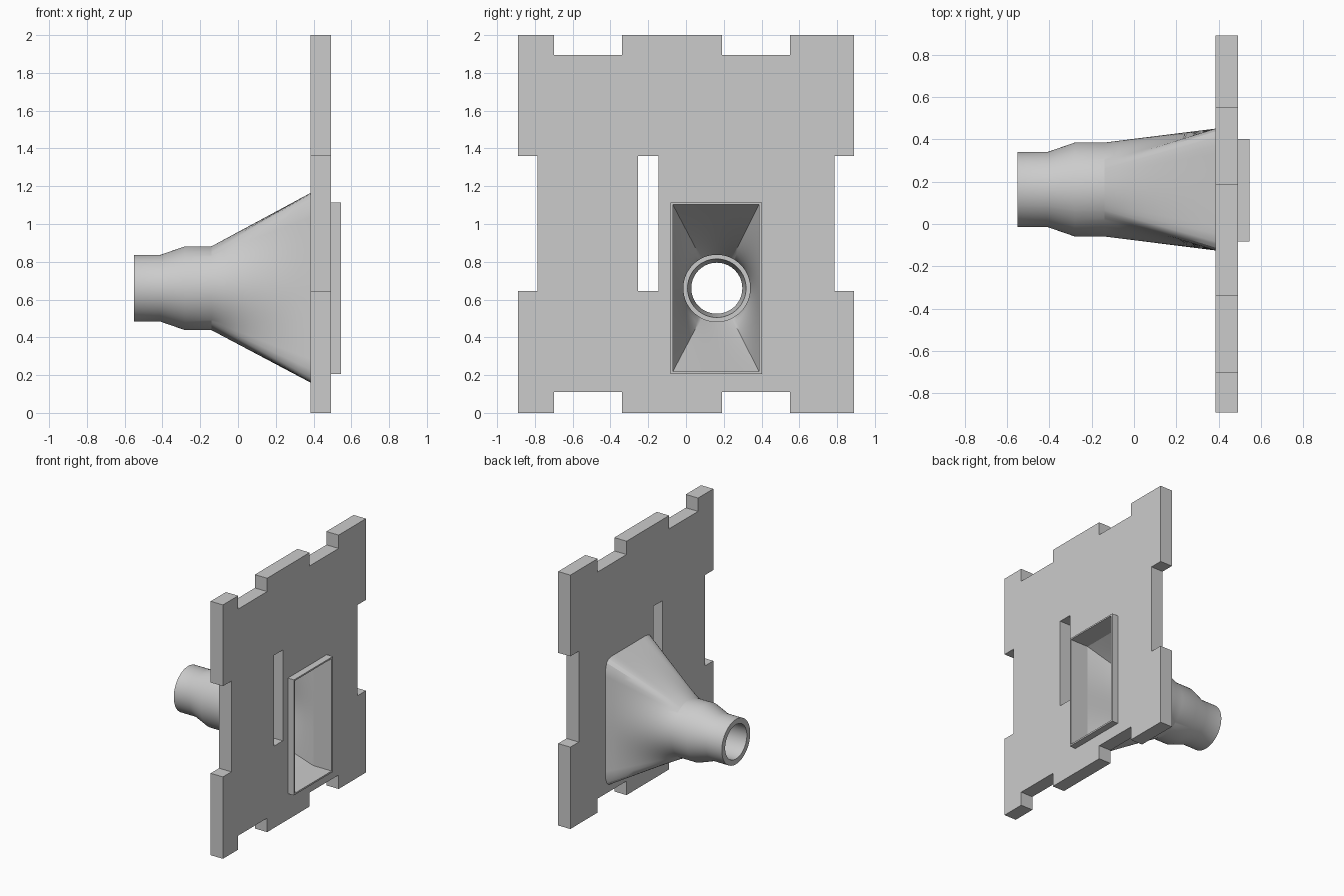
import bpy, bmesh, math

if "Cube" in bpy.data.objects:
    bpy.data.objects.remove(bpy.data.objects["Cube"], do_unlink=True)

GREY = (0.6, 0.6, 0.6, 1.0)
mat = bpy.data.materials.new("plain grey")
mat.use_nodes = True
mat.diffuse_color = GREY
mat.node_tree.nodes["Principled BSDF"].inputs["Base Color"].default_value = GREY


def finish(name, bm):
    bmesh.ops.recalc_face_normals(bm, faces=bm.faces)
    mesh = bpy.data.meshes.new(name)
    bm.to_mesh(mesh)
    bm.free()
    mesh.materials.append(mat)
    obj = bpy.data.objects.new(name, mesh)
    bpy.context.collection.objects.link(obj)
    return obj


def rect(y0, y1, z0, z1):
    return [(y0, z0), (y1, z0), (y1, z1), (y0, z1)]


def panel(name, loops, x0, x1):
    """Flat sheet from an outline plus holes, given thickness along x."""
    bm = bmesh.new()
    edges = []
    for loop in loops:
        vs = [bm.verts.new((x0, y, z)) for y, z in loop]
        edges += [bm.edges.new((a, b)) for a, b in zip(vs, vs[1:] + vs[:1])]
    bmesh.ops.triangle_fill(bm, edges=edges, use_beauty=True, normal=(1, 0, 0))
    ext = bmesh.ops.extrude_face_region(bm, geom=bm.faces[:], use_keep_orig=True)
    moved = [g for g in ext["geom"] if isinstance(g, bmesh.types.BMVert)]
    bmesh.ops.translate(bm, verts=moved, vec=(x1 - x0, 0, 0))
    return finish(name, bm)


# Notched wall panel with a slot and the funnel opening
W, H, SIDE, LOW, HIGH = 0.89, 2.0, 0.785, 0.645, 1.36
notches = [(-0.70, -0.34), (0.19, 0.55)]
bottom, top = [(-W, 0)], [(-W, H)]
for a, b in notches:
    bottom += [(a, 0), (a, 0.11), (b, 0.11), (b, 0)]
    top += [(a, H), (a, 1.895), (b, 1.895), (b, H)]
bottom.append((W, 0))
top.append((W, H))
right = [(W, LOW), (SIDE, LOW), (SIDE, HIGH), (W, HIGH)]
left = [(-y, z) for y, z in reversed(right)]
outline = bottom + right + top[::-1] + left
opening = (-0.07, 0.387, 0.218, 1.103)
slot = rect(-0.255, -0.145, LOW, HIGH)
panel("wall_panel", [outline, slot, rect(*opening)], 0.385, 0.492)

# Thin raised rim around the opening
panel("opening_rim", [rect(-0.082, 0.402, 0.205, 1.115), rect(*opening)], 0.492, 0.545)

# Funnel: rounded rectangle blending to a round spout, hollow inside
CY, CZ = 0.163, 0.66
y0, y1, z0, z1 = opening
corner_angles = [math.atan2(z - CZ, y - CY) for y, z in rect(*opening)]
angles = sorted([math.tau * i / 96 - math.pi for i in range(96)] + corner_angles)


def inside(y, z, box, r):
    by0, by1, bz0, bz1 = box
    dy = max(by0 + r - y, y - by1 + r, 0)
    dz = max(bz0 + r - z, z - bz1 + r, 0)
    return math.hypot(dy, dz) <= r


def reach(a, box, r):
    """Distance from the spout axis to a rounded box along angle a."""
    lo, hi = 0.0, 1.0
    for _ in range(30):
        mid = (lo + hi) / 2
        if inside(CY + mid * math.cos(a), CZ + mid * math.sin(a), box, r):
            lo = mid
        else:
            hi = mid
    return lo


def blend(box, corner, radius):
    steps = 8
    return [(0.385 - 0.525 * i / steps,
             [reach(a, box, corner) * (1 - i / steps) + radius * i / steps for a in angles])
            for i in range(steps + 1)]


def round_rings(profile):
    return [(x, [r] * len(angles)) for x, r in profile]


rings = blend((-0.125, 0.451, 0.16, 1.165), 0.07, 0.222)
rings += round_rings([(-0.28, 0.222), (-0.41, 0.177), (-0.55, 0.177),
                      (-0.55, 0.135), (-0.41, 0.135), (-0.28, 0.155), (-0.28, 0.177)])
rings += blend(opening, 0.0001, 0.177)[::-1]

bm = bmesh.new()
loops = [[bm.verts.new((x, CY + r * math.cos(a), CZ + r * math.sin(a)))
          for a, r in zip(angles, radii)] for x, radii in rings]
n = len(angles)
for la, lb in zip(loops, loops[1:] + loops[:1]):
    for i in range(n):
        j = (i + 1) % n
        bm.faces.new((la[i], la[j], lb[j], lb[i]))
funnel = finish("funnel", bm)
bpy.ops.object.select_all(action='DESELECT')
funnel.select_set(True)
bpy.context.view_layer.objects.active = funnel
bpy.ops.object.shade_smooth_by_angle(angle=math.radians(25))
